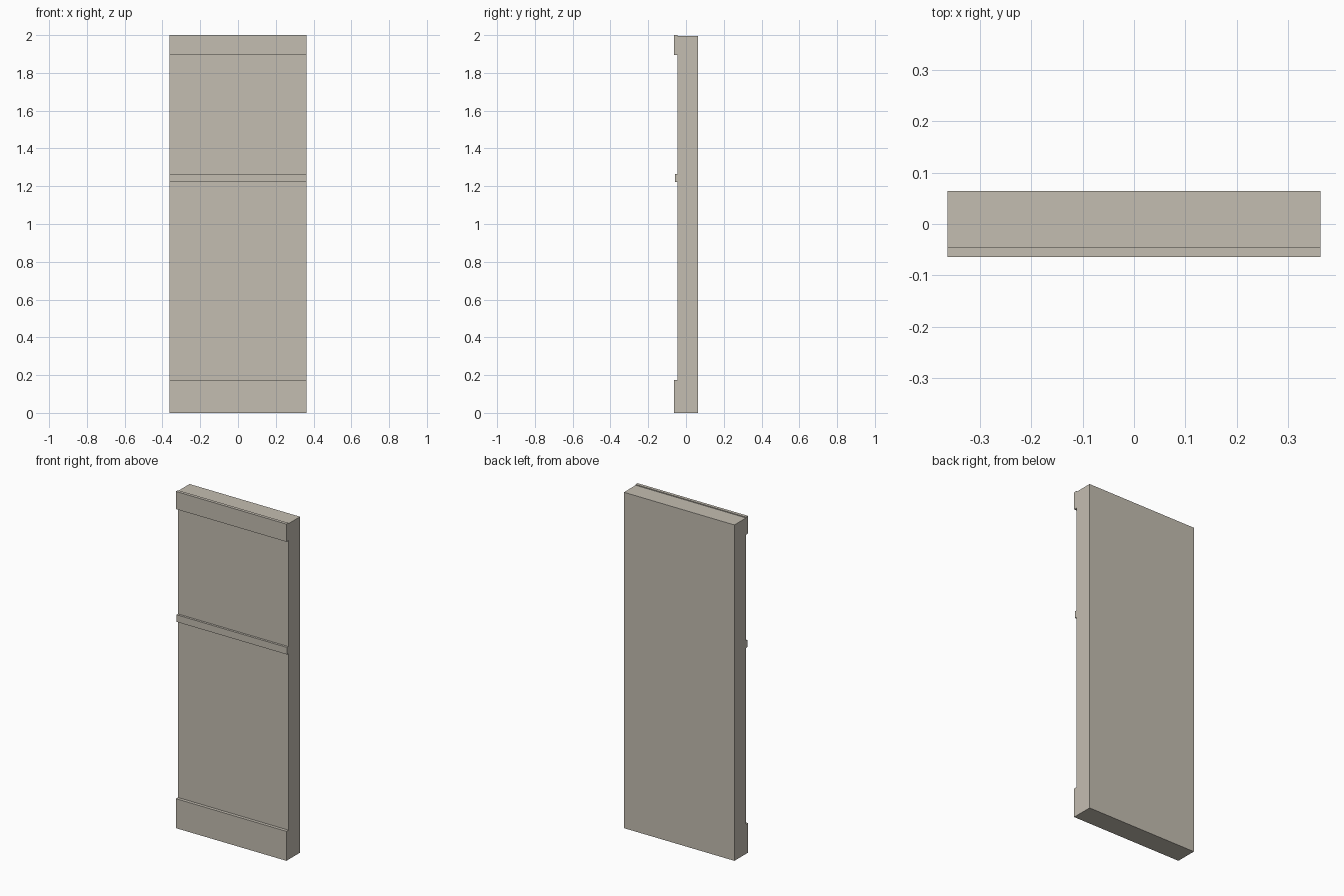
import bpy

cube = bpy.data.objects.get("Cube")
if cube:
    bpy.data.objects.remove(cube, do_unlink=True)

COLOUR = (0.55, 0.51, 0.44, 1.0)
plaster = bpy.data.materials.new("warm_grey_plaster")
plaster.use_nodes = True
plaster.diffuse_color = COLOUR
shader = next(n for n in plaster.node_tree.nodes if n.type == "BSDF_PRINCIPLED")
shader.inputs["Base Color"].default_value = COLOUR

WIDTH = 0.726
WALL_FRONT = -0.045


def slab(name, front, back, bottom, top):
    """Full-width box between the given y and z limits."""
    bpy.ops.mesh.primitive_cube_add(
        size=1, location=(0, (front + back) / 2, (bottom + top) / 2))
    obj = bpy.context.object
    obj.name = name
    obj.scale = (WIDTH, back - front, top - bottom)
    bpy.ops.object.transform_apply(location=False, rotation=False, scale=True)
    obj.data.materials.append(plaster)
    return obj


# Wall panel
slab("wall_panel", WALL_FRONT, 0.064, 0, 1.995)

# Horizontal mouldings on the front face
for name, front, bottom, top in (
    ("skirting_board", -0.064, 0, 0.175),
    ("dado_rail", -0.058, 1.223, 1.265),
    ("crown_moulding", -0.064, 1.895, 2.0),
):
    slab(name, front, WALL_FRONT, bottom, top)
